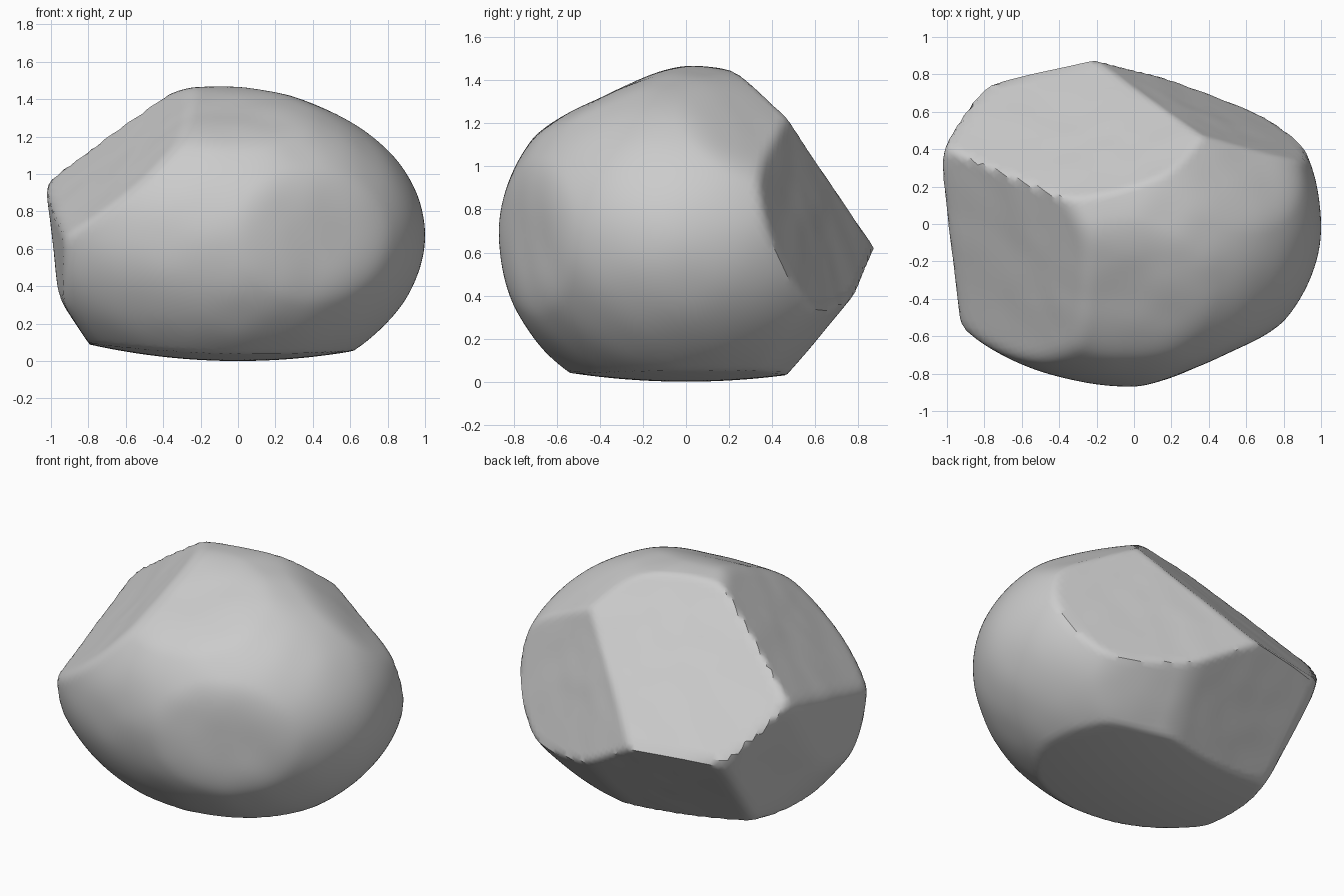
import bpy, bmesh, math
from mathutils import Vector, noise

cube = bpy.data.objects.get("Cube")
if cube:
    bpy.data.objects.remove(cube, do_unlink=True)

CENTRE = Vector((0, 0, 0.68))

# Worn and broken facets: a point on each plane, its outward normal, edge softness
FACETS = [
    ((0.00, -0.40, 1.32), (0.0, -0.42, 0.90), 0.06),     # upper front slope
    ((0.35, -0.76, 0.68), (0.40, -0.90, 0.0), 0.06),     # front left side
    ((0.50, 0.42, 1.165), (0.50, 0.40, 0.77), 0.06),     # upper back left shoulder
    ((-0.85, 0.00, 0.175), (-0.83, 0.0, -0.56), 0.04),   # right foot
    ((-0.40, 0.16, 1.42), (-0.895, -0.40, 1.0), 0.04),   # upper right
    ((-1.00, 0.05, 0.90), (-1.0, -0.11, -0.03), 0.04),   # right end
    ((-0.85, 0.66, 0.68), (-1.0, 0.33, -0.38), 0.05),    # right end, lower
    ((0.00, 0.67, 0.22), (0.15, 0.76, -0.65), 0.10),     # lower back, left
    ((-0.20, 0.87, 0.61), (-0.07, 0.33, -0.26), 0.03),   # lower back
    ((-0.20, 0.87, 0.63), (0.24, 0.575, 0.16), 0.015),   # back left
    ((-0.20, 0.87, 0.63), (-0.24, 1.15, 1.0), 0.012),    # large upper back
]


def soft_min(a, b, k):
    h = max(k - abs(a - b), 0) / k
    return min(a, b) - h * h * k / 4


def radius(d):
    """Distance from the centre to the stone's surface along d."""
    rx = 1.0 if d.x > 0 else 1.19
    ry = 0.97 if d.y > 0 else 0.87
    rz = 0.785 - 0.05 * d.x if d.z > 0 else 0.815 - 0.03 * d.x
    r = 1 / math.sqrt((d.x / rx) ** 2 + (d.y / ry) ** 2 + (d.z / rz) ** 2)
    for point, normal, k in FACETS:
        n = Vector(normal).normalized()
        facing = d.dot(n)
        if facing > 0.05:
            cut = (Vector(point) - CENTRE).dot(n) / facing
            r = soft_min(r, cut, k)
    return r + 0.004 * noise.noise(d * 4)


# Stone body: a fine sphere pushed out to the rounded, chipped form
bm = bmesh.new()
bmesh.ops.create_icosphere(bm, subdivisions=6, radius=1)
for v in bm.verts:
    d = v.co.normalized()
    v.co = CENTRE + d * radius(d)
    # Slightly domed underside
    v.co.z = max(v.co.z, 0.14 * (v.co.x ** 2 + v.co.y ** 2))

mesh = bpy.data.meshes.new("stone")
bm.to_mesh(mesh)
bm.free()
stone = bpy.data.objects.new("stone", mesh)
bpy.context.collection.objects.link(stone)

# Plain grey stone
grey = bpy.data.materials.new("stone_grey")
grey.use_nodes = True
colour = (0.6, 0.6, 0.6, 1)
grey.diffuse_color = colour
grey.node_tree.nodes["Principled BSDF"].inputs["Base Color"].default_value = colour
mesh.materials.append(grey)

bpy.ops.object.select_all(action="DESELECT")
stone.select_set(True)
bpy.context.view_layer.objects.active = stone
bpy.ops.object.shade_smooth_by_angle(angle=math.radians(35))
